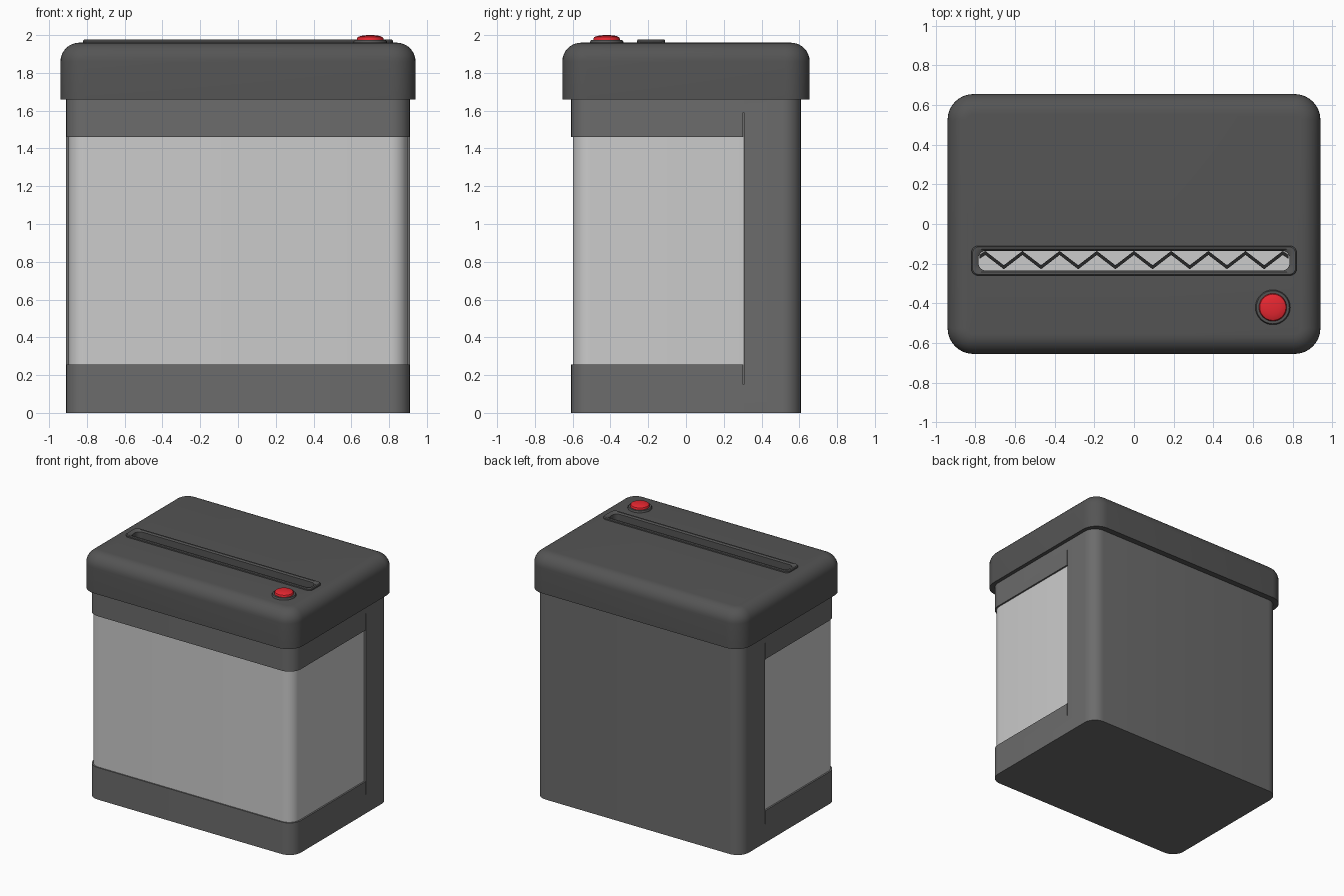
import bpy, bmesh
from math import sin, cos, pi, radians

if "Cube" in bpy.data.objects:
    bpy.data.objects.remove(bpy.data.objects["Cube"])


def material(name, rgb):
    m = bpy.data.materials.new(name)
    m.diffuse_color = (*rgb, 1)
    m.use_nodes = True
    m.node_tree.nodes["Principled BSDF"].inputs["Base Color"].default_value = m.diffuse_color
    return m


LID = material("dark_plastic", (0.09, 0.09, 0.09))
BODY = material("body_plastic", (0.15, 0.15, 0.15))
CLEAR = material("pale_grey", (0.75, 0.75, 0.75))
BLACK = material("black", (0.02, 0.02, 0.02))
RED = material("red", (0.8, 0.02, 0.03))


def make_object(name, bm, mat):
    bmesh.ops.remove_doubles(bm, verts=bm.verts[:], dist=1e-5)
    bmesh.ops.recalc_face_normals(bm, faces=bm.faces[:])
    me = bpy.data.meshes.new(name)
    bm.to_mesh(me)
    bm.free()
    ob = bpy.data.objects.new(name, me)
    bpy.context.collection.objects.link(ob)
    if mat:
        me.materials.append(mat)
    return ob


def outline(hx, hy, r, cx=0, cy=0, n=8):
    """Rounded rectangle, counter-clockwise."""
    pts = []
    for q, (sx, sy) in enumerate([(1, 1), (-1, 1), (-1, -1), (1, -1)]):
        for i in range(n + 1):
            a = (q + i / n) * pi / 2
            pts.append((cx + sx * (hx - r) + r * cos(a), cy + sy * (hy - r) + r * sin(a)))
    return pts


def loft(name, rings, mat=None, cx=0, cy=0, closed=False):
    """Skin a stack of rounded rectangles (hx, hy, r, z); closed joins last to first."""
    bm = bmesh.new()
    loops = [[bm.verts.new((x, y, z)) for x, y in outline(hx, hy, r, cx, cy)]
             for hx, hy, r, z in rings]
    pairs = list(zip(loops, loops[1:])) + ([(loops[-1], loops[0])] if closed else [])
    for a, b in pairs:
        for i in range(len(a)):
            j = (i + 1) % len(a)
            bm.faces.new((a[i], a[j], b[j], b[i]))
    if not closed:
        bm.faces.new(loops[0])
        bm.faces.new(loops[-1])
    return make_object(name, bm, mat)


def box(name, lo, hi):
    bm = bmesh.new()
    bmesh.ops.create_cube(bm, size=1)
    for v in bm.verts:
        v.co = [(a + b) / 2 + c * (b - a) for a, b, c in zip(lo, hi, v.co)]
    return make_object(name, bm, None)


def cut(ob, cutter):
    cutter.hide_render = True
    mod = ob.modifiers.new("cut", 'BOOLEAN')
    mod.operation = 'DIFFERENCE'
    mod.object = cutter
    bpy.context.view_layer.objects.active = ob
    bpy.ops.object.modifier_apply(modifier=mod.name)
    bpy.data.objects.remove(cutter)


# Bin housing: full shell, stepped back for the wrap-around window
housing = loft("housing", [(0.91, 0.608, 0.1, 0), (0.91, 0.608, 0.1, 1.68)], BODY)
cutter = loft("inner_core", [(0.88, 0.578, 0.07, 0.1), (0.88, 0.578, 0.07, 1.6)])
front = box("front_block", (-1.1, -0.9, 0.255), (1.1, 0.305, 1.46))
cut(front, cutter)
cut(housing, front)

# Seam grooves beside the back shell
for s in (-1, 1):
    xs = sorted((s * 0.9, s * 1.0))
    cut(housing, box("seam_cutter", (xs[0], 0.302, 0.15), (xs[1], 0.308, 1.59)))

# Pale window wrapping the front and sides
loft("window", [(0.897, 0.549, 0.09, 0.25), (0.897, 0.549, 0.09, 1.465)], CLEAR, cy=-0.049)

# Lid with rounded top edge
R = 0.1
rings = [(0.94, 0.655, 0.13, 1.66)]
for i in range(9):
    a = i / 8 * pi / 2
    d = R * (1 - cos(a))
    rings.append((0.94 - d, 0.655 - d, 0.13 - d, 1.86 + R * sin(a)))
lid = loft("lid", rings, LID)
SY = -0.185
cut(lid, loft("slot_cutter", [(0.795, 0.06, 0.045, 1.85), (0.795, 0.06, 0.045, 2.1)], cy=SY))

# Raised rim around the paper slot
loft("slot_rim", [(0.82, 0.075, 0.035, 1.95), (0.82, 0.075, 0.035, 1.97),
                  (0.815, 0.07, 0.035, 1.976), (0.8, 0.058, 0.035, 1.976),
                  (0.785, 0.05, 0.04, 1.965), (0.785, 0.05, 0.04, 1.855)],
     LID, cy=SY, closed=True)
loft("slot_floor", [(0.79, 0.055, 0.04, 1.855), (0.79, 0.055, 0.04, 1.87)], CLEAR, cy=SY)

# Zigzag cutting blade inside the slot
bm = bmesh.new()
prev = None
path = [(-0.778, -0.165)]
path += [(-0.75 + 0.09375 * i, -0.146 if i % 2 == 0 else -0.218) for i in range(17)]
path += [(0.778, -0.165)]
for x, y in path:
    ring = [bm.verts.new((x, y + dy, z)) for dy, z in
            ((-0.01, 1.868), (0.01, 1.868), (0.01, 1.89), (-0.01, 1.89))]
    if prev:
        for k in range(4):
            m = (k + 1) % 4
            bm.faces.new((prev[k], prev[m], ring[m], ring[k]))
    else:
        bm.faces.new(ring)
    prev = ring
bm.faces.new(prev)
make_object("zigzag_blade", bm, BLACK)

# Power button and its collar
BX, BY = 0.7, -0.42
loft("button_collar", [(r, r, r, z) for r, z in
     ((0.088, 1.95), (0.088, 1.965), (0.083, 1.974), (0.06, 1.974))], LID, BX, BY)
loft("button", [(r, r, r, z) for r, z in
     ((0.07, 1.965), (0.07, 1.982), (0.066, 1.989), (0.055, 1.994),
      (0.037, 1.998), (0.015, 2.0))], RED, BX, BY)

# Smooth shading with sharp edges kept
for ob in bpy.context.collection.objects:
    ob.data.polygons.foreach_set("use_smooth", [True] * len(ob.data.polygons))
    ob.data.set_sharp_from_angle(angle=radians(35))
